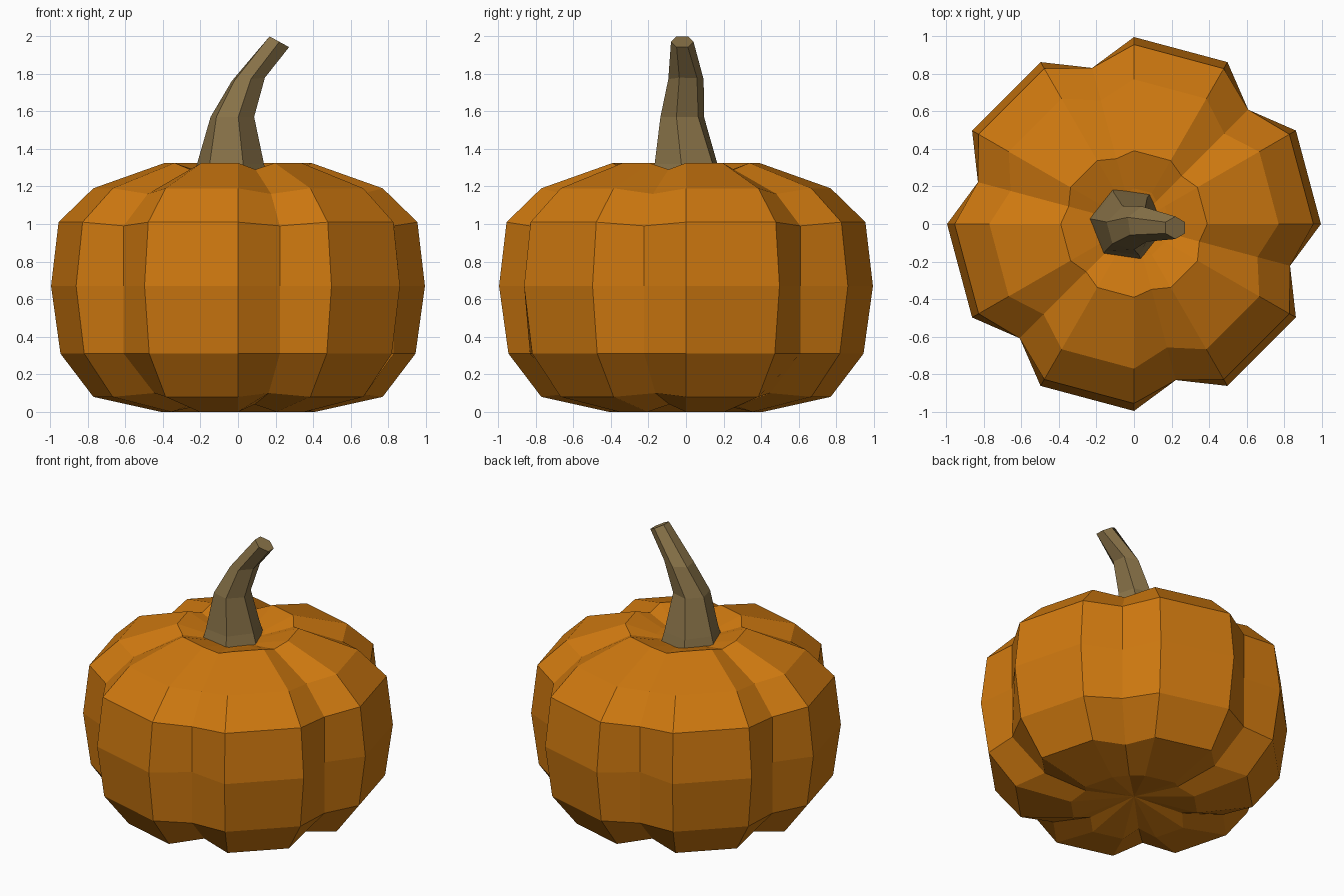
import bpy, bmesh
from math import cos, sin, radians
from mathutils import Vector

if "Cube" in bpy.data.objects:
    bpy.data.objects.remove(bpy.data.objects["Cube"])


def material(name, color):
    m = bpy.data.materials.new(name)
    m.diffuse_color = (*color, 1)
    m.use_nodes = True
    m.node_tree.nodes["Principled BSDF"].inputs["Base Color"].default_value = m.diffuse_color
    return m


def loft(name, rings, mat, start=None, end=None):
    """Skin equal-length rings; close each end with a fan point or a flat cap."""
    bm = bmesh.new()
    vr = [[bm.verts.new(p) for p in ring] for ring in rings]
    n = len(vr[0])
    for a, b in zip(vr, vr[1:]):
        for i in range(n):
            j = (i + 1) % n
            bm.faces.new((a[i], a[j], b[j], b[i]))
    for ring, tip in ((vr[0], start), (vr[-1], end)):
        if tip is None:
            bm.faces.new(ring)
        else:
            c = bm.verts.new(tip)
            for i in range(n):
                bm.faces.new((ring[i], ring[(i + 1) % n], c))
    bmesh.ops.recalc_face_normals(bm, faces=bm.faces)
    me = bpy.data.meshes.new(name)
    bm.to_mesh(me)
    bm.free()
    me.materials.append(mat)
    ob = bpy.data.objects.new(name, me)
    bpy.context.collection.objects.link(ob)
    return ob


# Pumpkin body: six lobes, each two ridge columns and one groove column
# (ridge radius, ridge z, groove radius, groove z)
profile = [
    (0.41, 0.00, 0.34, 0.04),
    (0.77, 0.08, 0.63, 0.10),
    (0.945, 0.31, 0.86, 0.31),
    (0.995, 0.67, 0.86, 0.67),
    (0.955, 1.01, 0.86, 0.99),
    (0.77, 1.19, 0.68, 1.16),
    (0.39, 1.325, 0.36, 1.29),
    (0.19, 1.26, 0.17, 1.25),
]
body_rings = []
for rr, rz, gr, gz in profile:
    ring = []
    for lobe in range(6):
        for off, r, z in ((0, rr, rz), (30, rr, rz), (45, gr, gz)):
            a = radians(lobe * 60 + off)
            ring.append((r * cos(a), r * sin(a), z))
    body_rings.append(ring)
loft("pumpkin_body", body_rings, material("orange_skin", (0.62, 0.19, 0.005)),
     start=(0, 0, 0.08), end=(0, 0, 1.22))

# Stem: twisted, bent six-sided taper (centre, radius, twist, slope of z along x)
stem_path = [
    ((-0.04, 0.00, 1.22), 0.21, -8, 0.0),
    ((-0.04, 0.00, 1.32), 0.18, -8, 0.0),
    ((-0.03, -0.02, 1.57), 0.12, -15, 0.0),
    ((0.055, 0.00, 1.77), 0.095, -22, 0.1),
    ((0.22, -0.02, 1.97), 0.06, -30, -0.55),
]
stem_rings = []
for c, r, twist, slope in stem_path:
    ring = []
    for i in range(6):
        a = radians(twist + 60 * i)
        x, y = r * cos(a), r * sin(a)
        ring.append(Vector(c) + Vector((x, y, x * slope)))
    stem_rings.append(ring)
loft("stem", stem_rings, material("dry_stem", (0.25, 0.17, 0.065)))
